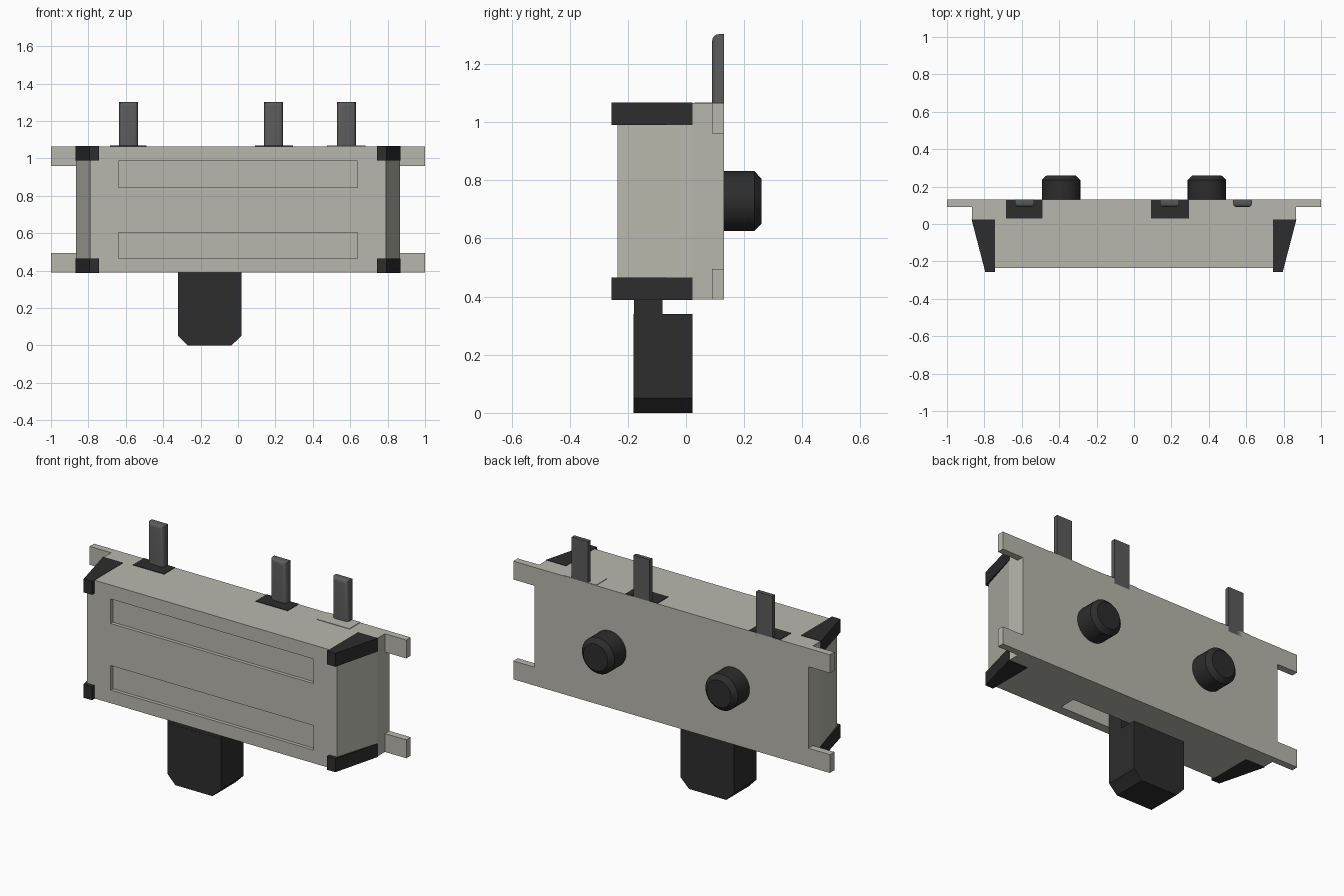
import bpy, bmesh, math
from mathutils import Matrix, Vector

cube = bpy.data.objects.get("Cube")
if cube:
    bpy.data.objects.remove(cube, do_unlink=True)


def material(name, r, g, b):
    m = bpy.data.materials.new(name)
    m.use_nodes = True
    m.diffuse_color = (r, g, b, 1)
    bsdf = m.node_tree.nodes["Principled BSDF"]
    bsdf.inputs["Base Color"].default_value = (r, g, b, 1)
    bsdf.inputs["Roughness"].default_value = 0.6
    return m


SHELL = material("warm grey shell", 0.48, 0.475, 0.42)
BLACK = material("black plastic", 0.026, 0.026, 0.026)
METAL = material("dark grey metal", 0.105, 0.105, 0.105)


def finish(name, bm, mat):
    bmesh.ops.recalc_face_normals(bm, faces=bm.faces)
    me = bpy.data.meshes.new(name)
    bm.to_mesh(me)
    bm.free()
    ob = bpy.data.objects.new(name, me)
    bpy.context.collection.objects.link(ob)
    me.materials.append(mat)
    return ob


def prism(name, points, axis, lo, hi, mat):
    """Extrude a 2D outline along an axis (0=x, 1=y, 2=z)."""
    bm = bmesh.new()

    def vert(p, d):
        co = list(p)
        co.insert(axis, d)
        return bm.verts.new(co)

    a = [vert(p, lo) for p in points]
    b = [vert(p, hi) for p in points]
    bm.faces.new(a)
    bm.faces.new(b)
    for i in range(len(a)):
        j = (i + 1) % len(a)
        bm.faces.new((a[i], a[j], b[j], b[i]))
    return finish(name, bm, mat)


def box(name, x, y, z, mat):
    outline = [(x[0], y[0]), (x[1], y[0]), (x[1], y[1]), (x[0], y[1])]
    return prism(name, outline, 2, z[0], z[1], mat)


def smooth(ob, angle):
    bpy.ops.object.select_all(action='DESELECT')
    ob.select_set(True)
    bpy.context.view_layer.objects.active = ob
    bpy.ops.object.shade_smooth_by_angle(angle=math.radians(angle))


def cut(ob, cutter):
    cutter.hide_render = True
    mod = ob.modifiers.new("cut", 'BOOLEAN')
    mod.operation = 'DIFFERENCE'
    mod.solver = 'EXACT'
    mod.object = cutter
    bpy.context.view_layer.objects.active = ob
    bpy.ops.object.modifier_apply(modifier=mod.name)
    bpy.data.objects.remove(cutter, do_unlink=True)


Z0, Z1 = 0.39, 1.065      # housing bottom and top
BACK = 0.13               # rear plane

# Housing with tapered sides
half = [(0.79, -0.235), (0.865, 0.02), (0.865, BACK)]
outline = half + [(-x, y) for x, y in reversed(half)]
housing = prism("housing", outline, 2, Z0, Z1, SHELL)

# Front grooves and the slider slot underneath
for lo, hi in ((0.465, 0.605), (0.845, 0.985)):
    cut(housing, box("groove_cutter", (-0.64, 0.64), (-0.3, -0.215), (lo, hi), SHELL))
cut(housing, box("slot_cutter", (-0.345, 0.345), (-0.18, -0.08), (0.3, 0.5), SHELL))

for side, s in (("left", 1), ("right", -1)):
    for level, z in (("lower", (Z0, 0.495)), ("upper", (0.96, Z1))):
        # Mounting tabs
        x = sorted((s * 0.86, s * 1.0))
        box(f"{side}_{level}_tab", x, (0.09, BACK), z, SHELL)
        # Wedge-shaped corner clips
        clip_z = (Z0 - 0.002, 0.465) if level == "lower" else (0.99, Z1 + 0.002)
        wedge = [(0.742, -0.257), (0.795, -0.257), (0.868, 0.023), (0.742, 0.023)]
        prism(f"{side}_{level}_clip", [(s * px, py) for px, py in wedge],
              2, *clip_z, BLACK)

    # Locating peg with chamfered end
    bm = bmesh.new()
    n = 32
    rings = []
    for r, y in ((0.103, BACK - 0.01), (0.103, 0.235), (0.077, 0.26)):
        rings.append([bm.verts.new((s * 0.39 + r * math.cos(2 * math.pi * i / n), y,
                                    0.728 + r * math.sin(2 * math.pi * i / n)))
                      for i in range(n)])
    bm.faces.new(rings[0])
    bm.faces.new(rings[-1])
    for a, b in zip(rings, rings[1:]):
        for i in range(n):
            bm.faces.new((a[i], a[(i + 1) % n], b[(i + 1) % n], b[i]))
    smooth(finish(f"{side}_peg", bm, BLACK), 30)

# Terminal pins with rounded front edges, each on a flush pad
for name, x, pad, pad_mat in (("right", -0.585, (-0.685, -0.488), BLACK),
                              ("middle", 0.19, (0.09, 0.293), BLACK),
                              ("left", 0.58, (0.477, 0.683), SHELL)):
    box(f"{name}_pin_pad", pad, (0.03, BACK - 0.001), (Z1 - 0.004, Z1 + 0.003), pad_mat)
    pin = box(f"{name}_pin", (x - 0.051, x + 0.051), (0.09, BACK), (Z1 - 0.03, 1.302), METAL)
    bm = bmesh.new()
    bm.from_mesh(pin.data)
    front = [e for e in bm.edges
             if all(v.co.y < 0.1 for v in e.verts) and any(v.co.z > 1.2 for v in e.verts)]
    bmesh.ops.bevel(bm, geom=front, offset=0.022, segments=4, profile=0.5,
                    affect='EDGES')
    bm.to_mesh(pin.data)
    bm.free()
    smooth(pin, 35)

# Slider knob with chamfered bottom corners, and its neck in the slot
knob = [(-0.27, 0), (-0.035, 0), (0.018, 0.052), (0.018, 0.34), (-0.32, 0.34), (-0.32, 0.052)]
prism("slider_knob", knob, 1, -0.18, 0.023, BLACK)
box("slider_neck", (-0.32, 0.018), (-0.179, -0.081), (0.33, 0.498), BLACK)
